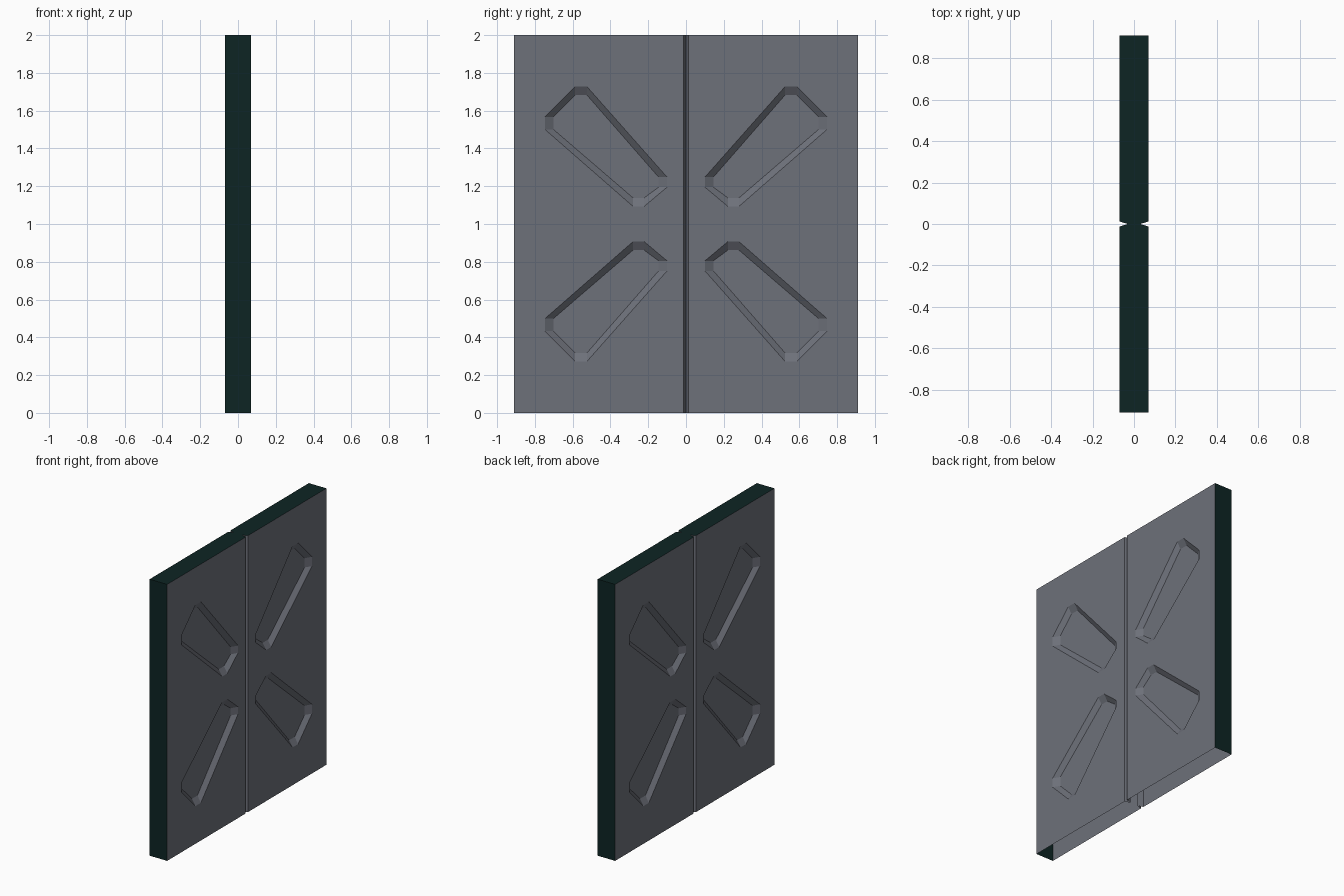
import bpy, bmesh
from mathutils import Vector

if "Cube" in bpy.data.objects:
    bpy.data.objects.remove(bpy.data.objects["Cube"])

# Overall door sizes
T, W, H = 0.07, 0.91, 2.0      # half thickness, half width, height
GY, GX = 0.012, 0.03           # centre groove half width, depth level
DEPTH, STEP = 0.028, 0.045     # recess depth and wall run

def material(name, rgb):
    m = bpy.data.materials.new(name)
    m.diffuse_color = (*rgb, 1.0)
    m.use_nodes = True
    m.node_tree.nodes["Principled BSDF"].inputs["Base Color"].default_value = m.diffuse_color
    return m

grey = material("panel grey", (0.155, 0.165, 0.195))
dark = material("dark teal edge", (0.004, 0.018, 0.017))

def face(bm, verts, out):
    """Add a face whose normal points towards out."""
    f = bm.faces.new(verts)
    f.normal_update()
    if f.normal.dot(Vector(out)) < 0:
        f.normal_flip()
    return f

def finish(bm, name, mat, z, axes):
    me = bpy.data.meshes.new(name)
    bm.to_mesh(me)
    bm.free()
    ob = bpy.data.objects.new(name, me)
    ob.location.z = z
    me.materials.append(mat)
    bpy.context.collection.objects.link(ob)
    mod = ob.modifiers.new("mirror", 'MIRROR')
    mod.use_axis = axes
    mod.merge_threshold = 0.0005

# Door panels: one quarter with its slanted recess, mirrored to both leaves and sides
bm = bmesh.new()
corners = [(GY, 0), (W, 0), (W, 1), (GY, 1)]
rim_pts = [(0.524, 0.727), (0.587, 0.727), (0.746, 0.567), (0.746, 0.50),
           (0.28, 0.093), (0.222, 0.093), (0.10, 0.195), (0.10, 0.248)]
shifts = [(0, -1), (-1, 0), (0, 1), (1, 0)]   # each corner facet moves straight inward
outer = [bm.verts.new((T, y, z)) for y, z in corners]
rim = [bm.verts.new((T, y, z)) for y, z in rim_pts]
floor = [bm.verts.new((T - DEPTH, y + shifts[i // 2][0] * STEP, z + shifts[i // 2][1] * STEP))
         for i, (y, z) in enumerate(rim_pts)]
edges = [bm.edges.new((loop[i - 1], loop[i])) for loop in (outer, rim) for i in range(len(loop))]
bmesh.ops.triangle_fill(bm, edges=edges, use_beauty=True, normal=(1, 0, 0))
for f in bm.faces:
    f.normal_update()
    if f.normal.x < 0:
        f.normal_flip()
for i in range(8):
    face(bm, (rim[i - 1], rim[i], floor[i], floor[i - 1]), (1, 0, 0))
face(bm, floor, (1, 0, 0))
# Half of the centre groove
low, high = (bm.verts.new((GX, 0, z)) for z in (0, 1))
face(bm, (low, outer[0], outer[3], high), (1, 0, 0))
finish(bm, "door_panels", grey, 1.0, (True, True, True))

# Door edges: side strip and notched top cap, open underneath
bm = bmesh.new()
side = [(0, W, 0), (T, W, 0), (T, W, H), (0, W, H)]
top = [(0, 0, H), (GX, 0, H), (T, GY, H), (T, W, H), (0, W, H)]
face(bm, [bm.verts.new(p) for p in side], (0, 1, 0))
face(bm, [bm.verts.new(p) for p in top], (0, 0, 1))
bmesh.ops.remove_doubles(bm, verts=bm.verts, dist=0.0001)
finish(bm, "door_edges", dark, 0.0, (True, True, False))
